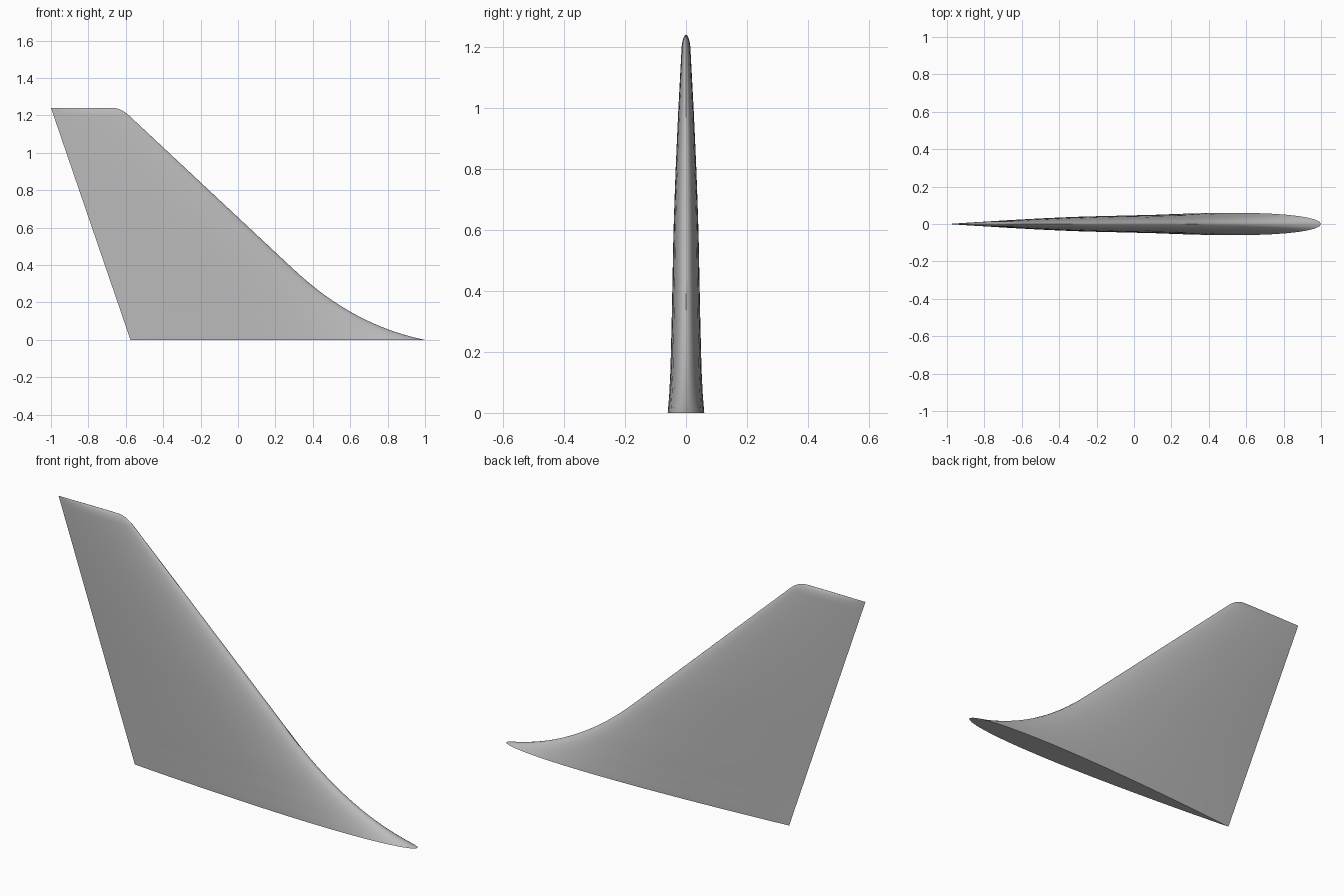
import bpy, bmesh, math
from mathutils import Vector
from mathutils.geometry import interpolate_bezier

cube = bpy.data.objects.get("Cube")
if cube:
    bpy.data.objects.remove(cube, do_unlink=True)

HEIGHT, CAP = 1.24, 1.195
SIDE = 22          # points along each side of a section


def quad_curve(a, c, b, count):
    """Points on a curve from a to b that is pulled towards c."""
    a, c, b = Vector(a), Vector(c), Vector(b)
    return [tuple(p) for p in
            interpolate_bezier(a, a.lerp(c, 2 / 3), b.lerp(c, 2 / 3), b, count)]


def lookup(z, table):
    """Straight interpolation in a table of (height, value)."""
    for (z0, v0), (z1, v1) in zip(table, table[1:]):
        if z <= z1:
            return v0 + (v1 - v0) * (z - z0) / (z1 - z0)
    return table[-1][1]


def aerofoil(f):
    """Half thickness, at most 1, at fraction f behind the leading edge."""
    return max(0, 10 * (0.2969 * math.sqrt(f) - 0.126 * f - 0.3516 * f ** 2
                        + 0.2843 * f ** 3 - 0.1036 * f ** 4))


# Leading edge: curved root fillet, straight sweep, rounded tip corner
edge = quad_curve((1, 0), (0.619, 0.076), (0.3, 0.375), 20)
for i in range(1, 13):
    z = 0.375 + (CAP - 0.375) * i / 12
    edge.append(((0.655 - z) / 0.935, z))
edge += quad_curve(edge[-1][:2], (-0.626, HEIGHT), (-0.67, HEIGHT), 12)[1:]

thickness = [(0, 0.06), (0.06, 0.055), (0.14, 0.051), (0.3, 0.047), (0.6, 0.041),
             (0.8, 0.034), (1.0, 0.025), (CAP, 0.0145), (HEIGHT, 0.0125)]

# Loft the sections from root to tip
bm = bmesh.new()
rings = []
for point in edge:
    lead, z = point[0], point[1]
    trail = -0.575 - 0.425 * z / HEIGHT
    half = lookup(z, thickness)
    if z > CAP:
        half *= math.sqrt(max(0, 1 - ((z - CAP) / (HEIGHT - CAP)) ** 2))
    ring = []
    for i in range(2 * SIDE):
        f = (1 - math.cos(math.pi * i / SIDE)) / 2
        side = 1 if i <= SIDE else -1
        ring.append(bm.verts.new((lead + (trail - lead) * f,
                                  side * half * aerofoil(f), z)))
    rings.append(ring)
for low, high in zip(rings, rings[1:]):
    for i in range(2 * SIDE):
        j = (i + 1) % (2 * SIDE)
        bm.faces.new((low[i], low[j], high[j], high[i]))
bm.faces.new(rings[0])
bmesh.ops.remove_doubles(bm, verts=bm.verts, dist=0.00005)
bmesh.ops.recalc_face_normals(bm, faces=bm.faces)

mesh = bpy.data.meshes.new("tail_fin")
bm.to_mesh(mesh)
bm.free()
fin = bpy.data.objects.new("tail_fin", mesh)
bpy.context.collection.objects.link(fin)

# Plain grey finish
grey = bpy.data.materials.new("plain_grey")
grey.use_nodes = True
colour = (0.5, 0.5, 0.5, 1)
grey.diffuse_color = colour
grey.node_tree.nodes["Principled BSDF"].inputs["Base Color"].default_value = colour
mesh.materials.append(grey)

bpy.ops.object.select_all(action="DESELECT")
fin.select_set(True)
bpy.context.view_layer.objects.active = fin
bpy.ops.object.shade_smooth_by_angle(angle=math.radians(40))
